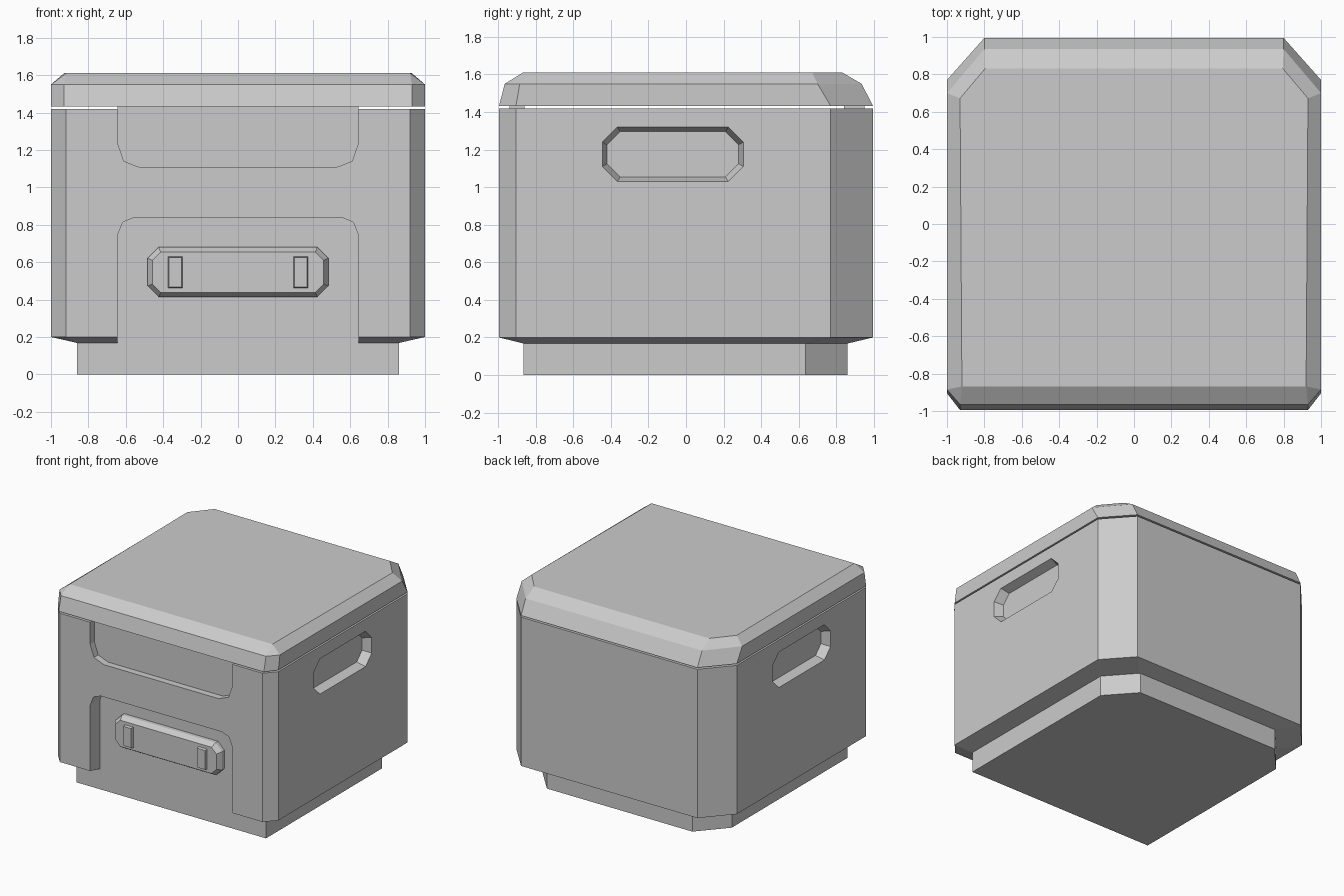
import bpy, bmesh

cube = bpy.data.objects.get("Cube")
if cube:
    bpy.data.objects.remove(cube)

grey = bpy.data.materials.new("light_grey")
grey.use_nodes = True
colour = (0.6, 0.6, 0.6, 1)
grey.diffuse_color = colour
grey.node_tree.nodes["Principled BSDF"].inputs["Base Color"].default_value = colour


def loft(name, rings):
    """Closed solid through rings that all have the same point count."""
    bm = bmesh.new()
    loops = [[bm.verts.new(p) for p in ring] for ring in rings]
    n = len(loops[0])
    for a, b in zip(loops, loops[1:]):
        for i in range(n):
            j = (i + 1) % n
            bm.faces.new((a[i], a[j], b[j], b[i]))
    bm.faces.new(loops[0])
    bm.faces.new(loops[-1])
    bmesh.ops.remove_doubles(bm, verts=bm.verts, dist=0.0005)
    bmesh.ops.recalc_face_normals(bm, faces=bm.faces)
    mesh = bpy.data.meshes.new(name)
    bm.to_mesh(mesh)
    bm.free()
    mesh.materials.append(grey)
    obj = bpy.data.objects.new(name, mesh)
    bpy.context.collection.objects.link(obj)
    return obj


def mirrored(half):
    """Complete the +x half of an outline."""
    return half + [(-a, b) for a, b in reversed(half)]


def plan(half, z):
    return [(x, y, z) for x, y in mirrored(half)]


def facing(outline, y):
    return [(x, y, z) for x, z in outline]


def octagon(w, h, c, cz):
    """Rectangle with cut corners, half sizes w and h."""
    return [(a, b + cz) for a, b in mirrored([(w - c, -h), (w, c - h), (w, h - c), (w - c, h)])]


def rect(x0, x1, z0, z1):
    return [(x0, z0), (x1, z0), (x1, z1), (x0, z1)]


def cut(target, cutter):
    cutter.hide_render = True
    mod = target.modifiers.new("cut", 'BOOLEAN')
    mod.operation = 'DIFFERENCE'
    mod.solver = 'EXACT'
    mod.object = cutter
    bpy.ops.object.select_all(action='DESELECT')
    bpy.context.view_layer.objects.active = target
    target.select_set(True)
    bpy.ops.object.modifier_apply(modifier=mod.name)
    bpy.data.objects.remove(cutter)


# Base and body
base_plan = [(0.86, -0.865), (0.86, -0.865), (0.86, 0.635), (0.66, 0.86)]
body_plan = [(0.92, -0.995), (1, -0.905), (1, 0.77), (0.8, 0.995)]
FLOOR = -0.865
loft("base", [plan(base_plan, 0), plan(base_plan, 0.168)])
body = loft("body", [plan(base_plan, 0.168), plan(body_plan, 0.2), plan(body_plan, 1.42)])

# Front recesses: shallow one below the lid, deep one down to the base
upper = mirrored([(0.52, 1.105), (0.61, 1.14), (0.645, 1.24), (0.645, 1.5)])
lower = mirrored([(0.645, 0.1), (0.645, 0.74), (0.615, 0.815), (0.55, 0.84)])
cut(body, loft("upper_cutter", [facing(upper, -1.1), facing(upper, -0.94)]))
cut(body, loft("lower_cutter", [facing(lower, -1.1), facing(lower, FLOOR)]))

# Tapered hand holds on both sides
outer, inner = octagon(0.375, 0.145, 0.08, 1.175), octagon(0.35, 0.12, 0.07, 1.175)
for side in (1, -1):
    rings = [[(side * x, a - 0.07, z) for a, z in outline]
             for x, outline in ((1.1, outer), (1, outer), (0.93, inner))]
    cut(body, loft("hand_hold_cutter", rings))

# Necks joining body and lid
for name, y0, y1 in (("front_neck", -0.94, -0.86), ("back_neck", 0.84, 0.95)):
    strip = rect(-0.645, 0.645, 1.42, 1.435)
    loft(name, [facing(strip, y0), facing(strip, y1)])

# Lid with sloped rim
loft("lid", [
    plan([(0.93, -0.995), (1, -0.905), (1, 0.77), (0.8, 0.995)], 1.433),
    plan([(0.93, -0.965), (1, -0.885), (1, 0.70), (0.8, 0.935)], 1.55),
    plan([(0.92, -0.868), (0.92, -0.868), (0.93, 0.672), (0.795, 0.832)], 1.61),
])

# Front plate with bevelled edge and two small tabs
loft("front_plate", [
    facing(octagon(0.483, 0.133, 0.058, 0.547), FLOOR + 0.01),
    facing(octagon(0.483, 0.133, 0.058, 0.547), FLOOR - 0.03),
    facing(octagon(0.458, 0.108, 0.045, 0.547), FLOOR - 0.07),
])
for name, x in (("left_tab", 0.335), ("right_tab", -0.335)):
    loft(name, [
        facing(rect(x - 0.042, x + 0.042, 0.458, 0.632), FLOOR - 0.06),
        facing(rect(x - 0.034, x + 0.034, 0.466, 0.624), FLOOR - 0.09),
    ])
